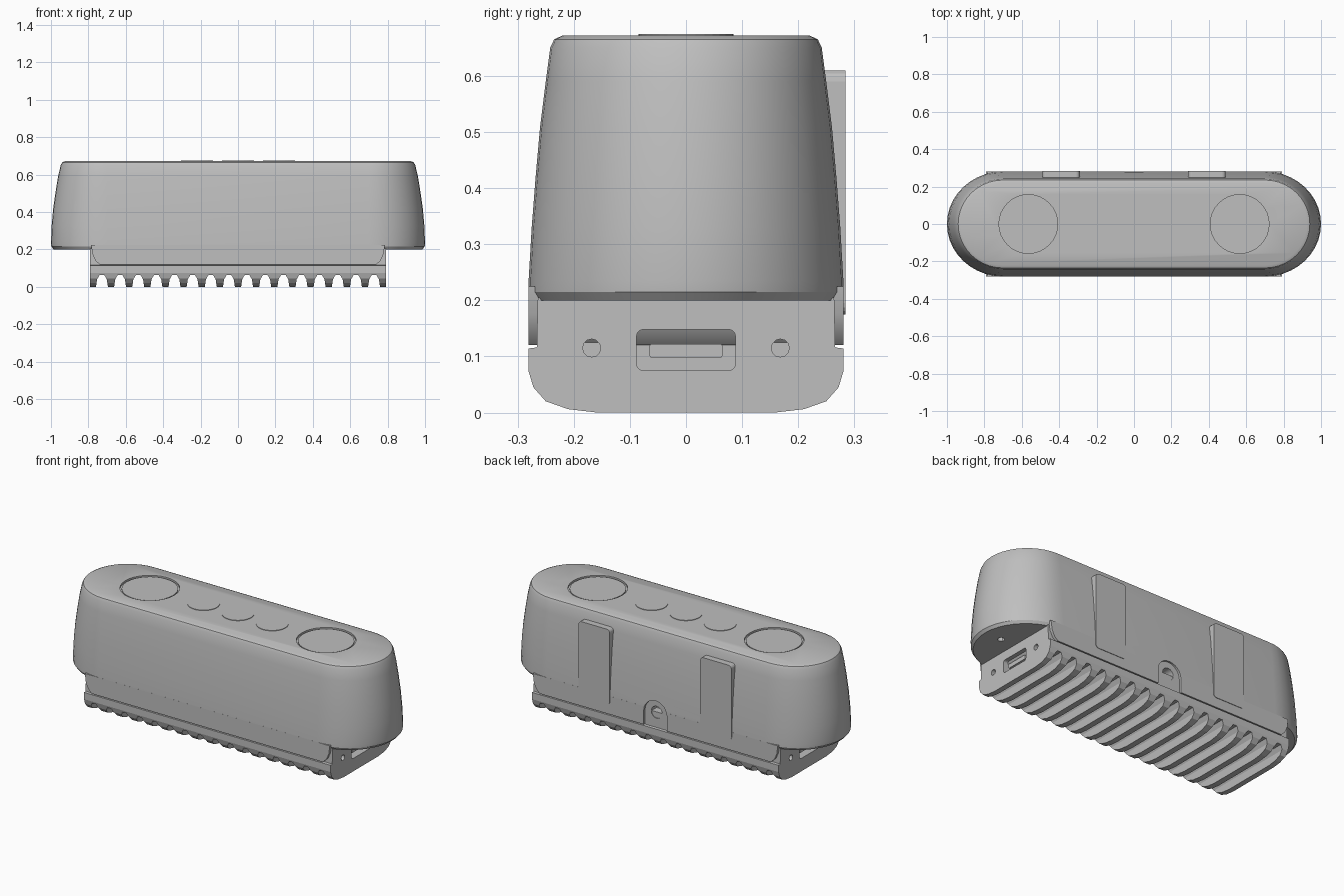
import bpy, bmesh, math

if "Cube" in bpy.data.objects:
    bpy.data.objects.remove(bpy.data.objects["Cube"])

grey = bpy.data.materials.new("casing grey")
grey.diffuse_color = (0.52, 0.52, 0.52, 1)
grey.use_nodes = True
grey.node_tree.nodes["Principled BSDF"].inputs["Base Color"].default_value = grey.diffuse_color


def finish(name, bm):
    bmesh.ops.recalc_face_normals(bm, faces=bm.faces)
    me = bpy.data.meshes.new(name)
    bm.to_mesh(me)
    bm.free()
    ob = bpy.data.objects.new(name, me)
    bpy.context.collection.objects.link(ob)
    me.materials.append(grey)
    return ob


def loft(name, rings):
    """Skin closed rings of points and cap both ends."""
    bm = bmesh.new()
    vs = [[bm.verts.new(p) for p in r] for r in rings]
    n = len(vs[0])
    for a, b in zip(vs, vs[1:]):
        for i in range(n):
            j = (i + 1) % n
            bm.faces.new((a[i], a[j], b[j], b[i]))
    bm.faces.new(vs[0])
    bm.faces.new(vs[-1])
    return finish(name, bm)


def along_y(name, prof, y0, y1):
    return loft(name, [[(x, y, z) for x, z in prof] for y in (y0, y1)])


def along_x(name, prof, x0, x1):
    return loft(name, [[(x, y, z) for y, z in prof] for x in (x0, x1)])


def circle(cx, cy, r, n=32):
    return [(cx + r * math.cos(2 * math.pi * i / n), cy + r * math.sin(2 * math.pi * i / n))
            for i in range(n)]


def along_z(name, prof, z0, z1):
    return loft(name, [[(x, y, z) for x, y in prof] for z in (z0, z1)])


def rounded(x0, x1, z0, z1, r, n=4):
    pts = []
    for cx, cz, a in ((x1 - r, z1 - r, 0), (x0 + r, z1 - r, 90), (x0 + r, z0 + r, 180), (x1 - r, z0 + r, 270)):
        for i in range(n + 1):
            t = math.radians(a + 90 * i / n)
            pts.append((cx + r * math.cos(t), cz + r * math.sin(t)))
    return pts


def boolean(ob, cutter, op='DIFFERENCE', keep=False):
    bpy.context.view_layer.objects.active = ob
    m = ob.modifiers.new("cut", 'BOOLEAN')
    m.operation, m.object, m.solver = op, cutter, 'EXACT'
    bpy.ops.object.modifier_apply(modifier=m.name)
    if not keep:
        bpy.data.objects.remove(cutter)


def smooth(ob, angle=30):
    bpy.ops.object.select_all(action='DESELECT')
    ob.select_set(True)
    bpy.context.view_layer.objects.active = ob
    bpy.ops.object.shade_smooth_by_angle(angle=math.radians(angle))


# main casing: capsule plan, narrowing towards the top
def capsule(xr, yr, z, n=20):
    end = xr - 0.7
    pts = []
    for s, a0 in ((1, -90), (-1, 90)):
        for i in range(n + 1):
            t = math.radians(a0 + 180 * i / n)
            pts.append((s * 0.7 + end * math.cos(t), yr * math.sin(t), z))
    return pts


levels = [(0.985, 0.272, 0.2), (0.998, 0.281, 0.215), (1.0, 0.2805, 0.235), (0.996, 0.275, 0.33),
          (0.988, 0.268, 0.42), (0.975, 0.26, 0.51), (0.962, 0.25, 0.59), (0.948, 0.242, 0.65),
          (0.94, 0.235, 0.665), (0.925, 0.22, 0.672)]
body = loft("casing", [capsule(*l) for l in levels])

# apron: casing wall carried down to the seam
half = [(0.74, 0.12), (0.762, 0.14), (0.778, 0.175), (0.785, 0.225)]
apron = along_y("casing_apron", half + [(-x, z) for x, z in reversed(half)], -0.281, 0.281)

# arched socket recess at the back
arch = [(-0.075, 0.1), (0.075, 0.1)] + [(0.075 * math.cos(math.pi * i / 12), 0.2 + 0.075 * math.sin(math.pi * i / 12))
                                        for i in range(13)]
for prof, y0 in ((arch, 0.268), (circle(0, 0.205, 0.035, 16), 0.22)):
    cutter = along_y("socket_cutter", prof, y0, 0.35)
    boolean(body, cutter, keep=True)
    boolean(apron, cutter)

# shallow dial recesses on top, screw holes under the overhangs
for s in (-1, 1):
    boolean(body, along_z("dial_cutter", circle(s * 0.565, 0, 0.157), 0.662, 0.75))
    boolean(body, along_z("screw_cutter", circle(s * 0.88, 0, 0.018, 12), 0.1, 0.225))
    along_z("dial", circle(s * 0.565, 0, 0.148), 0.65, 0.668)
smooth(body)
smooth(apron)

# three small buttons between the dials
for x in (-0.22, 0, 0.22):
    along_z("button", circle(x, 0, 0.085), 0.66, 0.675)

# ribbed base: comb profile along y, trimmed by a rounded side profile
comb = [(-0.79, 0.205), (-0.79, 0)]
for k in range(-8, 8):
    c = (k + 0.5) * 0.097
    comb += [(c + dx, z) for dx, z in ((-0.032, 0), (-0.026, 0.04), (-0.012, 0.064),
                                       (0.012, 0.064), (0.026, 0.04), (0.032, 0))]
comb += [(0.79, 0), (0.79, 0.205)]
base = along_y("ribbed_base", comb, -0.4, 0.4)
side = [(0.15, -0.001), (0.21, 0.006), (0.25, 0.02), (0.272, 0.045), (0.281, 0.075), (0.281, 0.114),
        (0.266, 0.116), (0.264, 0.21)]
boolean(base, along_x("base_trim", side + [(-y, z) for y, z in reversed(side)], -0.9, 0.9), 'INTERSECT')

# connector slot with tongue and two screw holes in each end
for s in (-1, 1):
    boolean(base, along_x("slot_cutter", rounded(-0.088, 0.088, 0.075, 0.148, 0.012), s * 0.735, s * 0.83))
    along_x("connector_tongue", rounded(-0.065, 0.065, 0.098, 0.122, 0.004), s * 0.72, s * 0.775)
    for y in (-0.168, 0.168):
        boolean(base, along_x("hole_cutter", circle(y, 0.115, 0.016, 12), s * 0.745, s * 0.83))

# two flat clips on the back
for s in (-1, 1):
    along_y("back_clip", rounded(s * 0.39 - 0.1, s * 0.39 + 0.1, 0.175, 0.61, 0.02), 0.2, 0.284)
